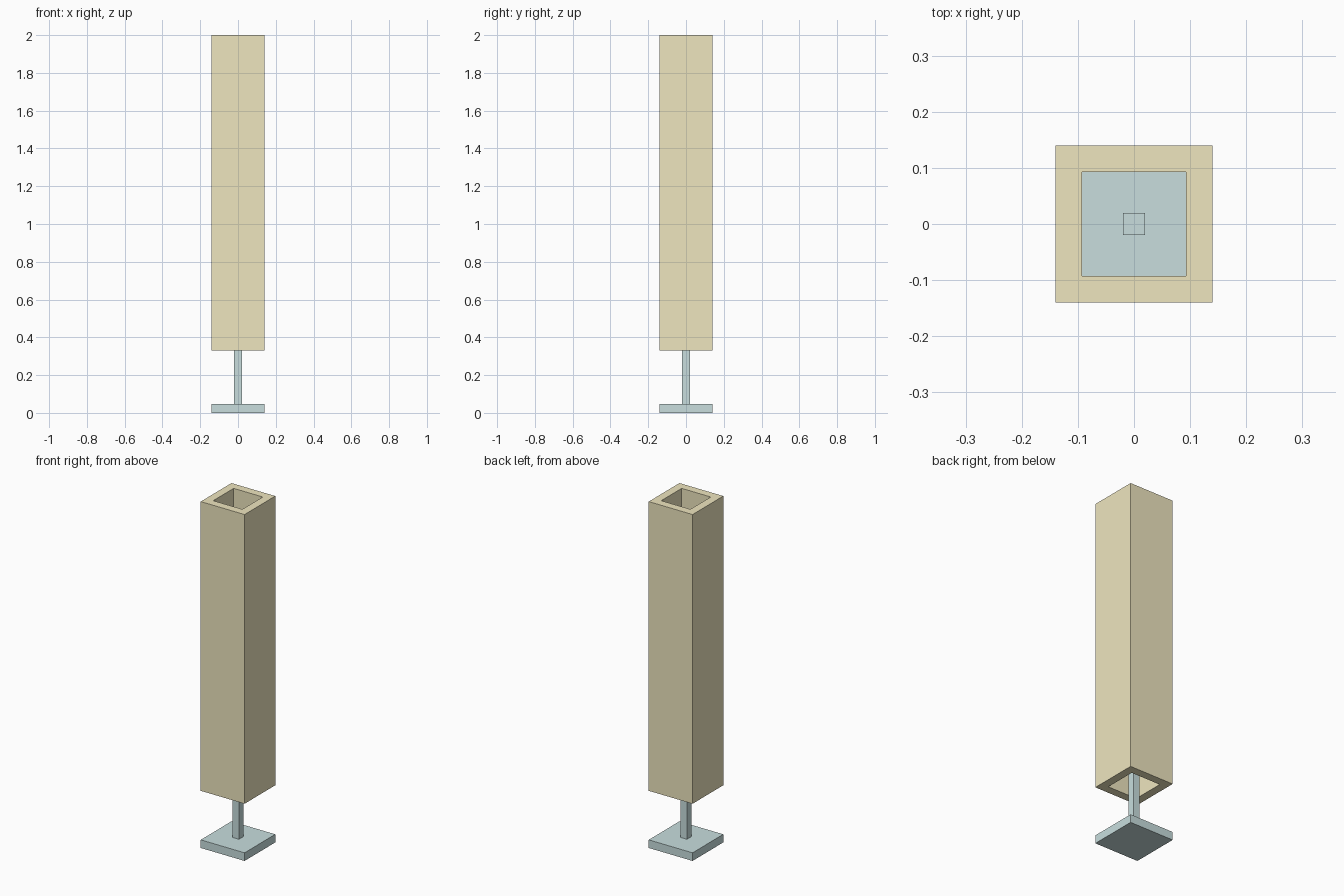
import bpy, bmesh

if "Cube" in bpy.data.objects:
    bpy.data.objects.remove(bpy.data.objects["Cube"])

HALF = 0.14     # outer half width of sleeve and foot
WALL = 0.047    # sleeve wall and foot plate thickness
SLEEVE_Z = 0.33


def material(name, color):
    m = bpy.data.materials.new(name)
    m.diffuse_color = color
    m.use_nodes = True
    m.node_tree.nodes["Principled BSDF"].inputs["Base Color"].default_value = m.diffuse_color
    return m


def finish(name, bm, mat):
    bmesh.ops.recalc_face_normals(bm, faces=bm.faces)
    me = bpy.data.meshes.new(name)
    bm.to_mesh(me)
    bm.free()
    me.materials.append(mat)
    ob = bpy.data.objects.new(name, me)
    bpy.context.collection.objects.link(ob)
    return ob


def square(bm, h, z):
    return [bm.verts.new((sx * h, sy * h, z))
            for sx, sy in ((-1, -1), (1, -1), (1, 1), (-1, 1))]


def bridge(bm, a, b):
    for i in range(4):
        j = (i + 1) % 4
        bm.faces.new((a[i], a[j], b[j], b[i]))


def block(name, h, z0, z1, mat):
    bm = bmesh.new()
    lo, hi = square(bm, h, z0), square(bm, h, z1)
    bridge(bm, lo, hi)
    bm.faces.new(lo)
    bm.faces.new(hi)
    return finish(name, bm, mat)


def square_tube(name, h, wall, z0, z1, mat):
    bm = bmesh.new()
    rings = [square(bm, h, z0), square(bm, h, z1),
             square(bm, h - wall, z1), square(bm, h - wall, z0)]
    for i in range(4):
        bridge(bm, rings[i], rings[(i + 1) % 4])
    return finish(name, bm, mat)


steel = material("pale_teal", (0.58, 0.73, 0.73, 1))
timber = material("sand_yellow", (0.86, 0.79, 0.52, 1))

# Foot plate and the slim post running up inside the sleeve
block("foot_plate", HALF, 0, WALL, steel)
block("inner_post", 0.02, WALL, 1.0, steel)

# Hollow sleeve, open at both ends
square_tube("outer_sleeve", HALF, WALL, SLEEVE_Z, 2.0, timber)
